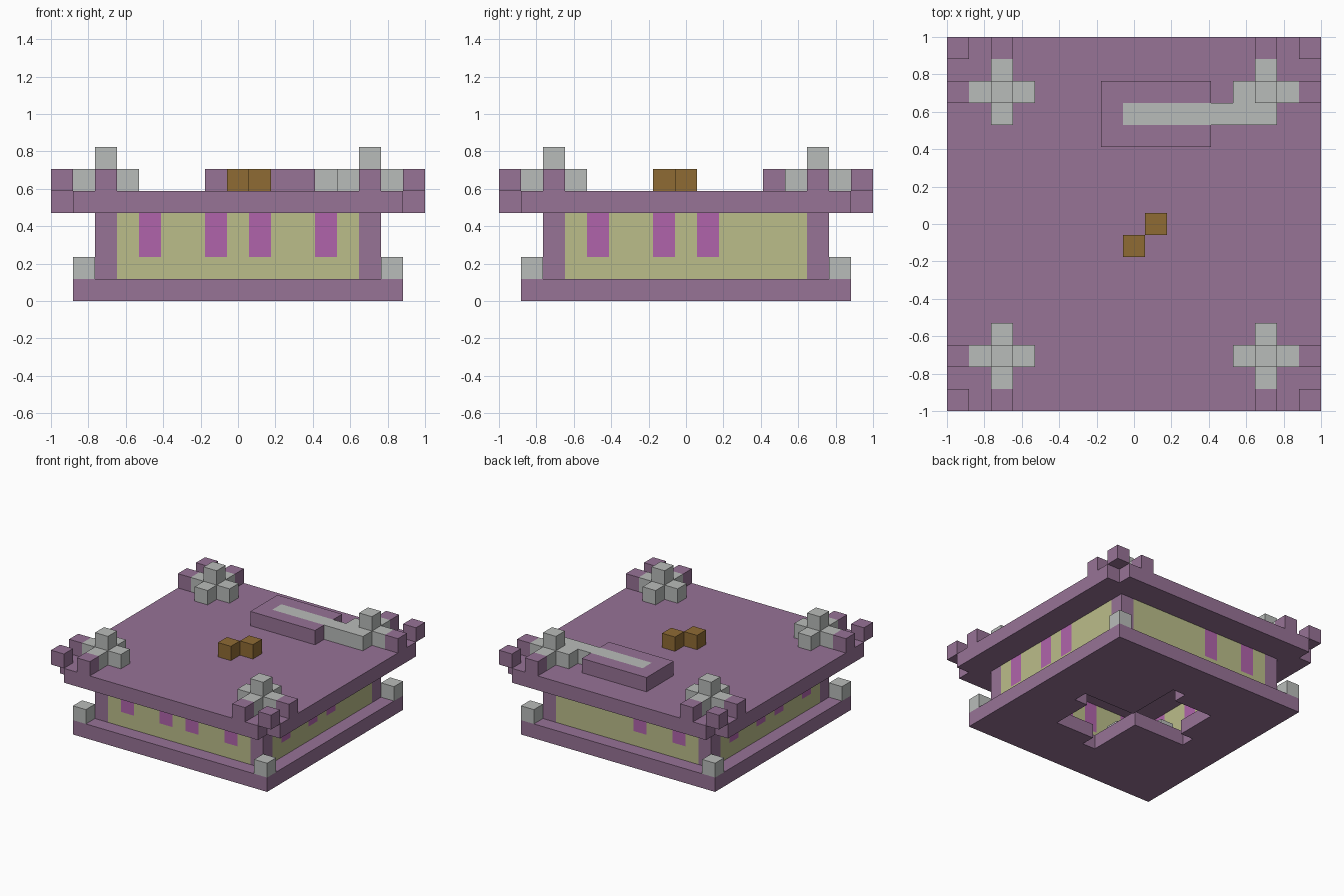
import bpy
import bmesh
from itertools import product
from math import radians
from mathutils import Vector

cube = bpy.data.objects.get("Cube")
if cube:
    bpy.data.objects.remove(cube, do_unlink=True)

U = 2 / 17  # edge of one block; block (0, 0) is centred on the origin


def material(name, srgb):
    rgb = [((c / 255 + 0.055) / 1.055) ** 2.4 for c in srgb]
    mat = bpy.data.materials.new(name)
    mat.use_nodes = True
    mat.diffuse_color = (*rgb, 1)
    mat.node_tree.nodes["Principled BSDF"].inputs["Base Color"].default_value = (*rgb, 1)
    return mat


PURPLE = material("dusty purple", (151, 115, 150))
GREY = material("pale grey", (185, 188, 186))
CREAM = material("olive cream", (187, 189, 138))
PINK = material("window magenta", (176, 100, 171))
BROWN = material("brown", (143, 107, 52))

parts = {}   # part name -> {block: material}
solid = set()


def fill(name, mat, xs, ys, zs):
    """Fill a box of blocks, given inclusive index ranges."""
    spans = [range(a, b + 1) for a, b in (xs, ys, zs)]
    for block in product(*spans):
        parts.setdefault(name, {})[block] = mat
        solid.add(block)


def put(name, mat, x, y, z):
    fill(name, mat, (x, x), (y, y), (z, z))


def clear(name, xs, ys, zs):
    spans = [range(a, b + 1) for a, b in (xs, ys, zs)]
    for block in product(*spans):
        parts[name].pop(block, None)
        solid.discard(block)


# Floor slab with its opening: a cross and two square quarters
fill("floor_slab", PURPLE, (-7, 7), (-7, 7), (0, 0))
clear("floor_slab", (-4, 4), (0, 0), (0, 0))
clear("floor_slab", (0, 0), (-4, 4), (0, 0))
clear("floor_slab", (1, 3), (-3, -1), (0, 0))
clear("floor_slab", (-3, -1), (1, 3), (0, 0))

# Two small blocks standing on the floor inside
put("inner_blocks", GREY, -4, -2, 1)
put("inner_blocks", GREY, -2, -4, 1)

# Walls with their tall windows
WINDOWS = {
    "front_wall": (-4, -1, 1, 4),
    "back_wall": (-4, -1),
    "left_wall": (-4, -1, 1),
    "right_wall": (-4, -1, 1, 4),
}
for wall, columns in WINDOWS.items():
    side = -6 if wall in ("front_wall", "right_wall") else 6
    along_x = wall in ("front_wall", "back_wall")

    def strip(mat, span, zs):
        xs, ys = (span, (side, side)) if along_x else ((side, side), span)
        fill(wall, mat, xs, ys, zs)

    strip(CREAM, (-5, 5), (1, 3))
    for c in columns:
        strip(PINK, (c, c), (2, 3))

# Roof slab with notched corners
fill("roof_slab", PURPLE, (-8, 8), (-8, 8), (4, 4))

# Corner posts, foot blocks, battlements and finials
for sx, sy in product((-1, 1), repeat=2):
    clear("roof_slab", (8 * sx, 8 * sx), (8 * sy, 8 * sy), (4, 4))
    fill("corner_posts", PURPLE, (6 * sx, 6 * sx), (6 * sy, 6 * sy), (1, 3))
    put("foot_blocks", GREY, 7 * sx, 7 * sy, 1)
    for x, y in ((8, 8), (6, 8), (8, 6)):
        put("battlements", PURPLE, x * sx, y * sy, 5)
    fill("finials", GREY, (6 * sx, 6 * sx), (6 * sy - 1, 6 * sy + 1), (5, 5))
    fill("finials", GREY, (6 * sx - 1, 6 * sx + 1), (6 * sy, 6 * sy), (5, 5))
    put("finials", GREY, 6 * sx, 6 * sy, 6)

# Raised roof block with a grey channel that runs to one finial
fill("roof_block", PURPLE, (-1, 3), (4, 6), (5, 5))
fill("roof_block", GREY, (0, 3), (5, 5), (5, 5))
fill("roof_channel", GREY, (4, 5), (5, 5), (5, 5))

# Two brown blocks in the middle of the roof
put("roof_crates", BROWN, 0, -1, 5)
put("roof_crates", BROWN, 1, 0, 5)


def build(name, blocks):
    """Skin the exposed sides of a part's blocks and merge flat areas."""
    mats = list(dict.fromkeys(blocks.values()))
    bm = bmesh.new()
    for block, mat in blocks.items():
        centre = Vector(block) + Vector((0, 0, 0.5))
        for axis, sign in product(range(3), (-1, 1)):
            n = Vector((0, 0, 0))
            n[axis] = sign
            if tuple(int(v) for v in Vector(block) + n) in solid:
                continue
            a = Vector((n.y, n.z, n.x))
            b = n.cross(a)
            corners = [centre + (n + a * i + b * j) / 2
                       for i, j in ((-1, -1), (1, -1), (1, 1), (-1, 1))]
            face = bm.faces.new([bm.verts.new(c * U) for c in corners])
            face.material_index = mats.index(mat)
    bmesh.ops.remove_doubles(bm, verts=bm.verts, dist=U / 100)
    bmesh.ops.dissolve_limit(bm, angle_limit=radians(1), verts=bm.verts,
                             edges=bm.edges, delimit={"MATERIAL"})
    mesh = bpy.data.meshes.new(name)
    bm.to_mesh(mesh)
    bm.free()
    for mat in mats:
        mesh.materials.append(mat)
    bpy.context.collection.objects.link(bpy.data.objects.new(name, mesh))


for part, part_blocks in parts.items():
    build(part, part_blocks)
